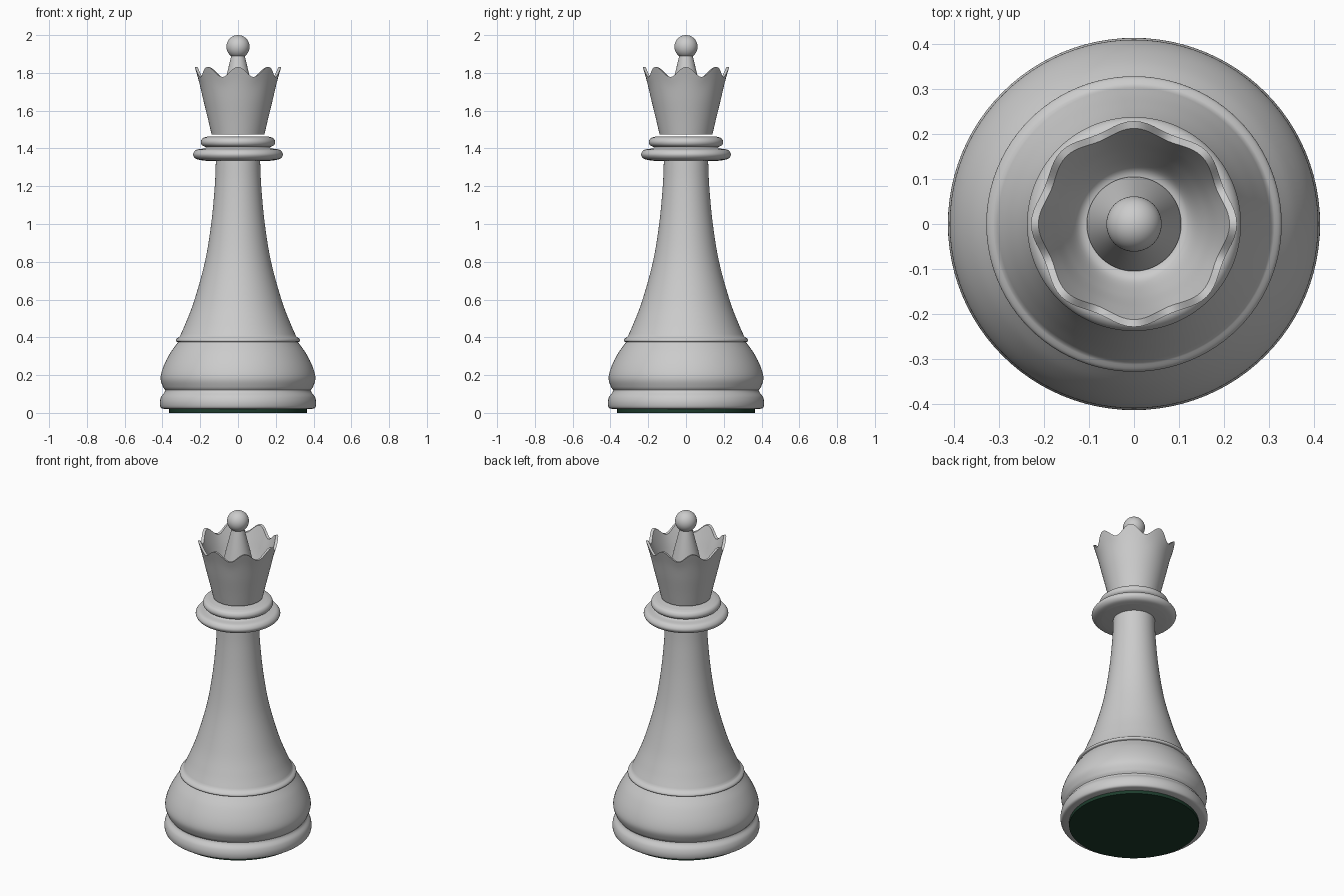
import bpy, bmesh, math
from mathutils import Vector

if "Cube" in bpy.data.objects:
    bpy.data.objects.remove(bpy.data.objects["Cube"])

SEG = 96


def lathe(name, prof, angle=40, shape=None):
    """Spin an (r, z) profile about z; r = 0 makes a pole. shape(r, z, a, i) may modify it."""
    bm = bmesh.new()
    rings = []
    for i, (r, z) in enumerate(prof):
        if r == 0:
            rings.append([bm.verts.new((0, 0, z))] * SEG)
            continue
        ring = []
        for k in range(SEG):
            a = 2 * math.pi * k / SEG
            rr, zz = shape(r, z, a, i) if shape else (r, z)
            ring.append(bm.verts.new((rr * math.cos(a), rr * math.sin(a), zz)))
        rings.append(ring)
    for p, q in zip(rings, rings[1:]):
        for k in range(SEG):
            n = (k + 1) % SEG
            bm.faces.new(list(dict.fromkeys((p[k], p[n], q[n], q[k]))))
    bmesh.ops.recalc_face_normals(bm, faces=bm.faces)
    me = bpy.data.meshes.new(name)
    bm.to_mesh(me)
    bm.free()
    ob = bpy.data.objects.new(name, me)
    bpy.context.collection.objects.link(ob)
    bpy.ops.object.select_all(action='DESELECT')
    ob.select_set(True)
    bpy.context.view_layer.objects.active = ob
    bpy.ops.object.shade_smooth_by_angle(angle=math.radians(angle))
    return ob


def spline(pts, n=6):
    """Smooth curve through profile points (Catmull-Rom)."""
    p = [Vector(v) for v in pts]
    p = [2 * p[0] - p[1]] + p + [2 * p[-1] - p[-2]]
    out = []
    for a, b, c, d in zip(p, p[1:], p[2:], p[3:]):
        for j in range(n):
            t = j / n
            out.append(0.5 * (2 * b + (c - a) * t + (2 * a - 5 * b + 4 * c - d) * t * t
                              + (3 * b - a - 3 * c + d) * t ** 3))
    return [tuple(v) for v in out] + [tuple(pts[-1])]


# Felt pad
felt = lathe("felt_pad", [(0, 0), (0.365, 0), (0.365, 0.025), (0, 0.025)])
mat = bpy.data.materials.new("green_felt")
mat.diffuse_color = (0.012, 0.045, 0.025, 1)
mat.use_nodes = True
mat.node_tree.nodes["Principled BSDF"].inputs["Base Color"].default_value = mat.diffuse_color
felt.data.materials.append(mat)

# Base, bulge and tapering stem
foot = spline([(0.385, 0.02), (0.408, 0.027), (0.414, 0.055), (0.407, 0.085), (0.39, 0.108), (0.385, 0.12)])
bulge = spline([(0.385, 0.12), (0.398, 0.14), (0.41, 0.185), (0.395, 0.245), (0.36, 0.315), (0.317, 0.375)])
lip = spline([(0.317, 0.375), (0.328, 0.38), (0.325, 0.392), (0.308, 0.405)], 4)
stem = spline([(0.308, 0.405), (0.275, 0.48), (0.23, 0.6), (0.175, 0.8), (0.142, 1.0), (0.123, 1.2), (0.117, 1.34)])
lathe("body", [(0, 0.02)] + foot + bulge[1:] + lip[1:] + stem[1:] + [(0, 1.34)])

# Two collar rings
lathe("lower_collar", [(0, 1.332)] + spline([(0.18, 1.335), (0.222, 1.345), (0.238, 1.368), (0.222, 1.392),
                                            (0.18, 1.4), (0.165, 1.412)]) + [(0, 1.412)])
lathe("upper_collar", [(0, 1.405)] + spline([(0.165, 1.405), (0.19, 1.417), (0.197, 1.435), (0.188, 1.453),
                                            (0.165, 1.462)]) + [(0, 1.462)])


# Crown with eight scalloped points and a hollow inside
def scallop(r, z, a, i):
    t = max(0, (z - 1.58) / 0.225)
    w = math.cos(8 * a)
    return r + 0.007 * w * t * t, z + 0.027 * w * t * t


outer = spline([(0.14, 1.474), (0.16, 1.56), (0.182, 1.65), (0.203, 1.74), (0.222, 1.805)])
inner = spline([(0.206, 1.803), (0.185, 1.74), (0.158, 1.66), (0.125, 1.59), (0.09, 1.575)])
lathe("crown", [(0, 1.474)] + outer + inner + [(0, 1.575)], shape=scallop)

# Central cone and ball finial
lathe("crown_cone", [(0, 1.57), (0.105, 1.585), (0.07, 1.75), (0.033, 1.9), (0, 1.9)])
lathe("finial", [(0.0615 * math.sin(math.pi * i / 32) if 0 < i < 32 else 0,
                  1.9385 - 0.0615 * math.cos(math.pi * i / 32)) for i in range(33)])
